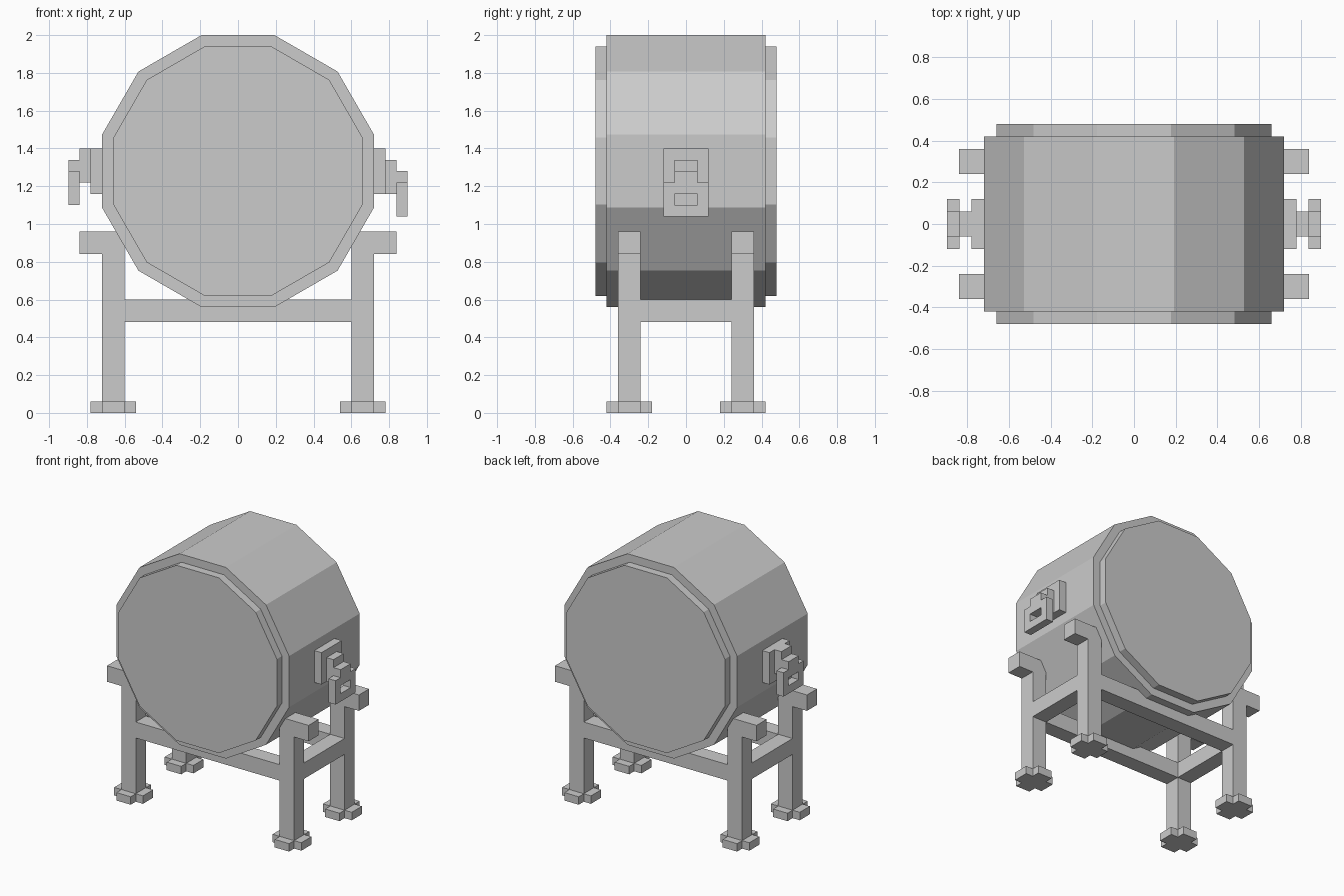
import bpy, bmesh, math
from mathutils import Vector

if "Cube" in bpy.data.objects:
    bpy.data.objects.remove(bpy.data.objects["Cube"])


def finish(name, bm):
    bmesh.ops.recalc_face_normals(bm, faces=bm.faces[:])
    mesh = bpy.data.meshes.new(name)
    bm.to_mesh(mesh)
    bm.free()
    obj = bpy.data.objects.new(name, mesh)
    bpy.context.collection.objects.link(obj)
    return obj


def prism(name, points, direction):
    """Extrude a closed outline of 3D points along a direction."""
    bm = bmesh.new()
    face = bm.faces.new([bm.verts.new(p) for p in points])
    ext = bmesh.ops.extrude_face_region(bm, geom=[face], use_keep_orig=True)
    verts = [g for g in ext["geom"] if isinstance(g, bmesh.types.BMVert)]
    bmesh.ops.translate(bm, verts=verts, vec=Vector(direction))
    return finish(name, bm)


def box(name, x, y, z):
    pts = [(x[0], y[0], z[0]), (x[1], y[0], z[0]), (x[1], y[1], z[0]), (x[0], y[1], z[0])]
    return prism(name, pts, (0, 0, z[1] - z[0]))


# Twelve-sided drum with stepped end caps, lofted along y
bm = bmesh.new()
rings = []
for y, apothem in [(-.48, .66), (-.42, .66), (-.42, .72), (.42, .72), (.42, .66), (.48, .66)]:
    r = apothem / math.cos(math.radians(15))
    angles = [math.radians(15 + 30 * i) for i in range(12)]
    rings.append([bm.verts.new((r * math.cos(a), y, 1.28 + r * math.sin(a))) for a in angles])
for a, b in zip(rings, rings[1:]):
    for i in range(12):
        j = (i + 1) % 12
        bm.faces.new((a[i], a[j], b[j], b[i]))
bm.faces.new(rings[0])
bm.faces.new(rings[-1])
finish("drum", bm)

# Four legs with outward top brackets and cross-shaped feet
leg_outline = [(.60, .06), (.72, .06), (.72, .84), (.84, .84), (.84, .96), (.60, .96)]
cross = [(.12, .06), (.06, .06), (.06, .12), (-.06, .12), (-.06, .06), (-.12, .06),
         (-.12, -.06), (-.06, -.06), (-.06, -.12), (.06, -.12), (.06, -.06), (.12, -.06)]
for sx in (-1, 1):
    for sy in (-1, 1):
        prism("leg", [(sx * x, sy * .24, z) for x, z in leg_outline], (0, sy * .12, 0))
        prism("foot", [(sx * .66 + x, sy * .30 + y, 0) for x, y in cross], (0, 0, .06))

# Rails joining the legs
for s in (-1, 1):
    box("long_rail", (-.60, .60), sorted((s * .24, s * .36)), (.48, .60))
    box("side_rail", sorted((s * .60, s * .72)), (-.24, .24), (.48, .60))

# Hanging handles: plate, bracket and ring (left one sits slightly higher)
for s, dz in ((1, 0), (-1, .06)):
    def span(a, b):
        return sorted((s * a, s * b))
    box("handle_plate", span(.71, .78), (-.12, .12), (1.16, 1.40))
    box("handle_bracket", span(.78, .838), (-.06, .06), (1.16 + dz, 1.34 + dz))
    outer = span(.838, .897)
    box("handle_tab", outer, (-.06, .06), (1.22 + dz, 1.28 + dz))
    box("handle_ring_top", outer, (-.12, .12), (1.16 + dz, 1.22 + dz))
    box("handle_ring_bottom", outer, (-.12, .12), (1.04 + dz, 1.10 + dz))
    for t in (-1, 1):
        box("handle_ring_side", outer, sorted((t * .06, t * .12)), (1.10 + dz, 1.16 + dz))
